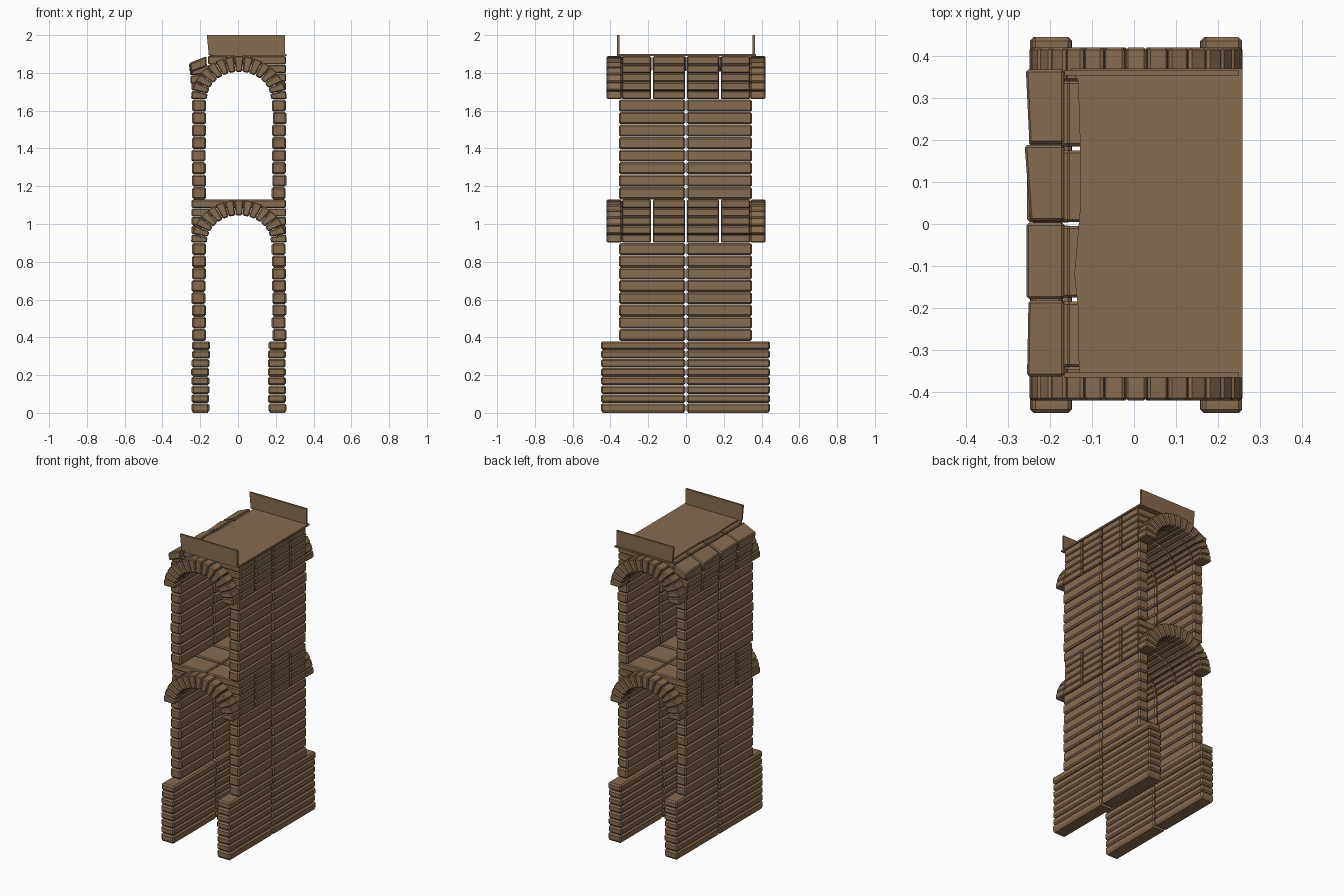
import bpy, bmesh, math, random

if "Cube" in bpy.data.objects:
    bpy.data.objects.remove(bpy.data.objects["Cube"])

random.seed(4)
CX = 0.005          # the brickwork sits slightly right of centre
GAP = 0.003

mat = bpy.data.materials.new("brown_stone")
mat.diffuse_color = (0.24, 0.15, 0.08, 1)
mat.use_nodes = True
mat.node_tree.nodes["Principled BSDF"].inputs["Base Color"].default_value = mat.diffuse_color


def finish(name, bm, bevel=0.0):
    bmesh.ops.recalc_face_normals(bm, faces=bm.faces)
    if bevel:
        bmesh.ops.bevel(bm, geom=bm.edges[:], offset=bevel, segments=1,
                        affect='EDGES', clamp_overlap=True)
    me = bpy.data.meshes.new(name)
    bm.to_mesh(me)
    bm.free()
    me.materials.append(mat)
    ob = bpy.data.objects.new(name, me)
    bpy.context.collection.objects.link(ob)
    return ob


def prism(bm, quad0, y0, y1, quad1=None):
    """Block between an xz outline at y0 and one at y1."""
    a = [bm.verts.new((x, y0, z)) for x, z in quad0]
    b = [bm.verts.new((x, y1, z)) for x, z in (quad1 or quad0)]
    bm.faces.new(a)
    bm.faces.new(b[::-1])
    n = len(a)
    for i in range(n):
        j = (i + 1) % n
        bm.faces.new((a[i], b[i], b[j], a[j]))


def rect(x0, x1, z0, z1):
    return [(x0, z0), (x1, z0), (x1, z1), (x0, z1)]


def pier(name, side, inner, outer, z0, z1, courses, y0, y1):
    """Stack of courses, two long blocks per course."""
    bm = bmesh.new()
    h = (z1 - z0) / courses
    xa, xb = sorted((CX + side * inner, CX + side * outer))
    for c in range(courses):
        j = random.uniform(-0.003, 0.003)
        q = rect(xa + j, xb + j, z0 + c * h + 0.001, z0 + (c + 1) * h - 0.001)
        prism(bm, q, y0, -GAP)
        prism(bm, q, GAP, y1)
    finish(name, bm, 0.009)


def arch(name, z, spans, a0, b0, a1, b1, n=15):
    """Half-ellipse of wedge stones, repeated for each y span."""
    bm = bmesh.new()
    for y0, y1 in spans:
        for i in range(n):
            t0 = math.pi * i / n + 0.006
            t1 = math.pi * (i + 1) / n - 0.006
            q = [(CX + a * math.cos(t), z + b * math.sin(t))
                 for a, b, t in ((a0, b0, t0), (a1, b1, t0), (a1, b1, t1), (a0, b0, t1))]
            prism(bm, q, y0, y1)
    finish(name, bm, 0.006)


YS = [-0.345, -0.18, 0.0, 0.18, 0.345]
SPANS = [(YS[i] + 0.005, YS[i + 1] - 0.005) for i in range(4)]


def spandrel(name, side, z, broken=False):
    """Level courses filling the space beside and over the vault."""
    bm = bmesh.new()
    h = 0.23 / 5
    for c in range(5):
        inner = 0.004 if c == 4 else 0.2125 * math.sqrt(1 - (c * h / 0.19) ** 2) - 0.01
        z0, z1 = z + c * h + 0.001, z + (c + 1) * h - 0.001
        for y0, y1 in SPANS:
            outer = 0.25
            if broken and c == 4:
                outer = 0.165       # the sloping edge stones finish this course
            elif broken and c >= 2:
                outer += random.uniform(0.0, 0.012)
            xa, xb = sorted((CX + side * inner, CX + side * outer))
            q = rect(xa, xb, z0, z1)
            if broken and 2 <= c < 4:
                q[0] = (q[0][0], z0 - 0.012)
                q[3] = (q[3][0], z1 - 0.012)
            prism(bm, q, y0, y1)
    finish(name, bm, 0.006)


# wide footing piers
for side, tag in ((-1, "left"), (1, "right")):
    pier(f"{tag}_base_pier", side, 0.155, 0.25, 0.005, 0.38, 8, -0.45, 0.445)

# two storeys: shafts, vault, projecting arch rings and spandrels
for level, z0, zs in (("lower", 0.38, 0.90), ("upper", 1.13, 1.66)):
    for side, tag in ((-1, "left"), (1, "right")):
        pier(f"{level}_{tag}_shaft", side, 0.176, 0.25, z0, zs, 8, -0.355, 0.35)
        spandrel(f"{level}_{tag}_spandrel", side, zs, level == "upper" and side < 0)
    arch(f"{level}_vault", zs, SPANS, 0.172, 0.15, 0.246, 0.222)
    arch(f"{level}_arch_rings", zs, [(-0.42, -0.34), (0.34, 0.42)], 0.17, 0.146, 0.254, 0.23)

# worn, sloping stones along the top left edge
bm = bmesh.new()


def worn():
    o = random.uniform(-0.262, -0.246)
    d = random.uniform(-0.006, 0.004)
    return [(-0.165, 1.835), (o + 0.006, 1.808 + d), (o, 1.852 + d), (-0.167, 1.888)]


edges = [-0.365, -0.18, 0.005, 0.19, 0.37]
for y0, y1 in zip(edges, edges[1:]):
    prism(bm, worn(), y0 + 0.002, y1 - 0.002, worn())
finish("worn_edge_stones", bm, 0.006)

# roof slab with a ragged left edge
bm = bmesh.new()
outline = [(0.258, -0.365), (0.258, 0.37), (-0.15, 0.37), (-0.133, 0.34), (-0.128, 0.18),
           (-0.127, 0.05), (-0.142, -0.12), (-0.133, -0.2), (-0.131, -0.365)]
top = bm.faces.new([bm.verts.new((x, y, 1.889)) for x, y in outline])
ext = bmesh.ops.extrude_face_region(bm, geom=[top])
bmesh.ops.translate(bm, vec=(0, 0, 0.011),
                    verts=[v for v in ext["geom"] if isinstance(v, bmesh.types.BMVert)])
finish("roof_slab", bm)

# thin parapets at front and back
for tag, y in (("front", -0.359), ("back", 0.359)):
    bm = bmesh.new()
    prism(bm, [(-0.155, 1.895), (0.25, 1.895), (0.25, 2.0), (-0.165, 2.0)], y - 0.006, y + 0.006)
    finish(f"{tag}_parapet", bm)

# settle exactly on the ground
for ob in bpy.data.objects:
    if ob.name.endswith("base_pier"):
        low = min(v.co.z for v in ob.data.vertices)
        for v in ob.data.vertices:
            if v.co.z < low + 0.001:
                v.co.z = 0.0
